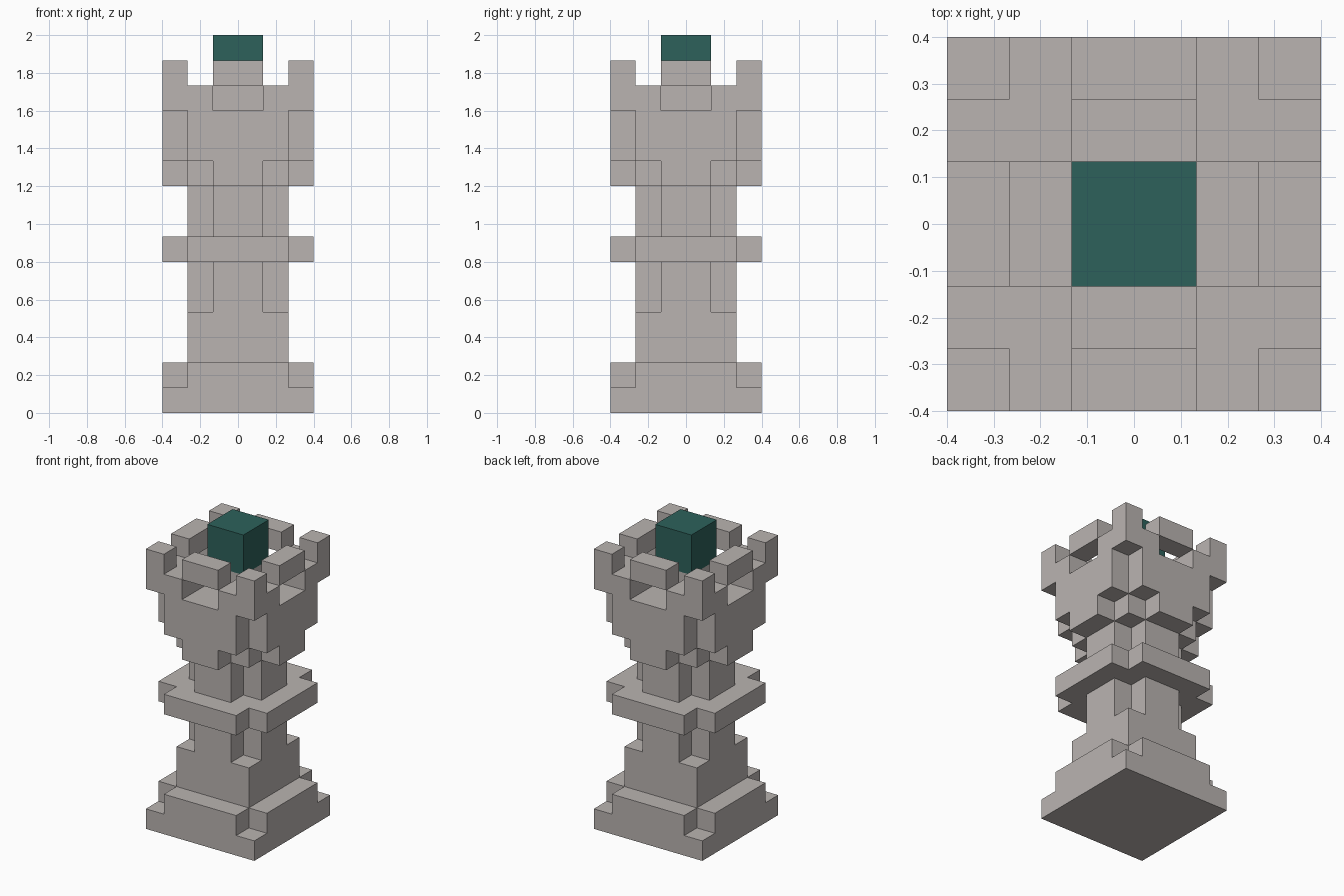
import bpy
import bmesh
from mathutils import Vector

if "Cube" in bpy.data.objects:
    bpy.data.objects.remove(bpy.data.objects["Cube"], do_unlink=True)

UNIT = 2 / 15   # edge of one building block
WIDTH = 6       # blocks per side


def material(name, rgb):
    mat = bpy.data.materials.new(name)
    mat.use_nodes = True
    mat.diffuse_color = (*rgb, 1)
    mat.node_tree.nodes["Principled BSDF"].inputs["Base Color"].default_value = (*rgb, 1)
    return mat


stone = material("warm grey stone", (0.49, 0.455, 0.44))
teal = material("dark teal", (0.026, 0.12, 0.105))


# Layer plans: a and b are ring numbers from the centre (0 inner, 2 outer)
def full(a, b):
    return True


def full_notched(a, b):
    return a + b < 4


def shaft(a, b):
    return max(a, b) < 2


def shaft_notched(a, b):
    return a + b < 2


def corbel(a, b):
    return shaft(a, b) or min(a, b) == 0


def parapet(a, b):
    return (a == 0) == (b == 0)


def merlons(a, b):
    return a + b == 4 or (max(a, b) == 2 and min(a, b) == 0)


def core(a, b):
    return max(a, b) == 0


# Parts from the ground up: name, material, list of (plan, layer count)
PARTS = [
    ("base", stone, [(full, 1), (full_notched, 1)]),
    ("lower_shaft", stone, [(shaft, 2), (shaft_notched, 2)]),
    ("collar", stone, [(full_notched, 1)]),
    ("upper_shaft", stone, [(shaft_notched, 2)]),
    ("tower_head", stone, [(corbel, 1), (full_notched, 2), (parapet, 1)]),
    ("battlements", stone, [(merlons, 1)]),
]


def ring(i):
    return i - 3 if i >= 3 else 2 - i


def plan_cells(plan, z):
    return {(x, y, z) for x in range(WIDTH) for y in range(WIDTH)
            if plan(ring(x), ring(y))}


parts = []
level = 0
for name, mat, stack in PARTS:
    cells = set()
    for plan, count in stack:
        for _ in range(count):
            cells |= plan_cells(plan, level)
            level += 1
    parts.append((name, mat, cells))

# Teal block standing between the battlements
gem = plan_cells(core, level - 1) | plan_cells(core, level)
parts.append(("crown_block", teal, gem))
solid = set().union(*(cells for _, _, cells in parts))


def build(name, mat, cells):
    """Skin the exposed sides of a group of blocks."""
    bm = bmesh.new()
    for cell in cells:
        middle = Vector(cell) + Vector((0.5 - WIDTH / 2, 0.5 - WIDTH / 2, 0.5))
        for axis in range(3):
            for sign in (-1, 1):
                near = list(cell)
                near[axis] += sign
                if tuple(near) in solid:
                    continue
                n, u, v = (Vector([float(k == (axis + s) % 3) for k in range(3)])
                           for s in range(3))
                centre = middle + n * sign / 2
                u = u * sign
                corners = [(-u - v), (u - v), (u + v), (v - u)]
                bm.faces.new([bm.verts.new((centre + c / 2) * UNIT) for c in corners])
    # Weld the blocks and merge flat areas
    bmesh.ops.remove_doubles(bm, verts=bm.verts[:], dist=UNIT / 100)
    bmesh.ops.dissolve_limit(bm, angle_limit=0.01, verts=bm.verts[:], edges=bm.edges[:])
    mesh = bpy.data.meshes.new(name)
    bm.to_mesh(mesh)
    bm.free()
    mesh.materials.append(mat)
    bpy.context.collection.objects.link(bpy.data.objects.new(name, mesh))


for part in parts:
    build(*part)
